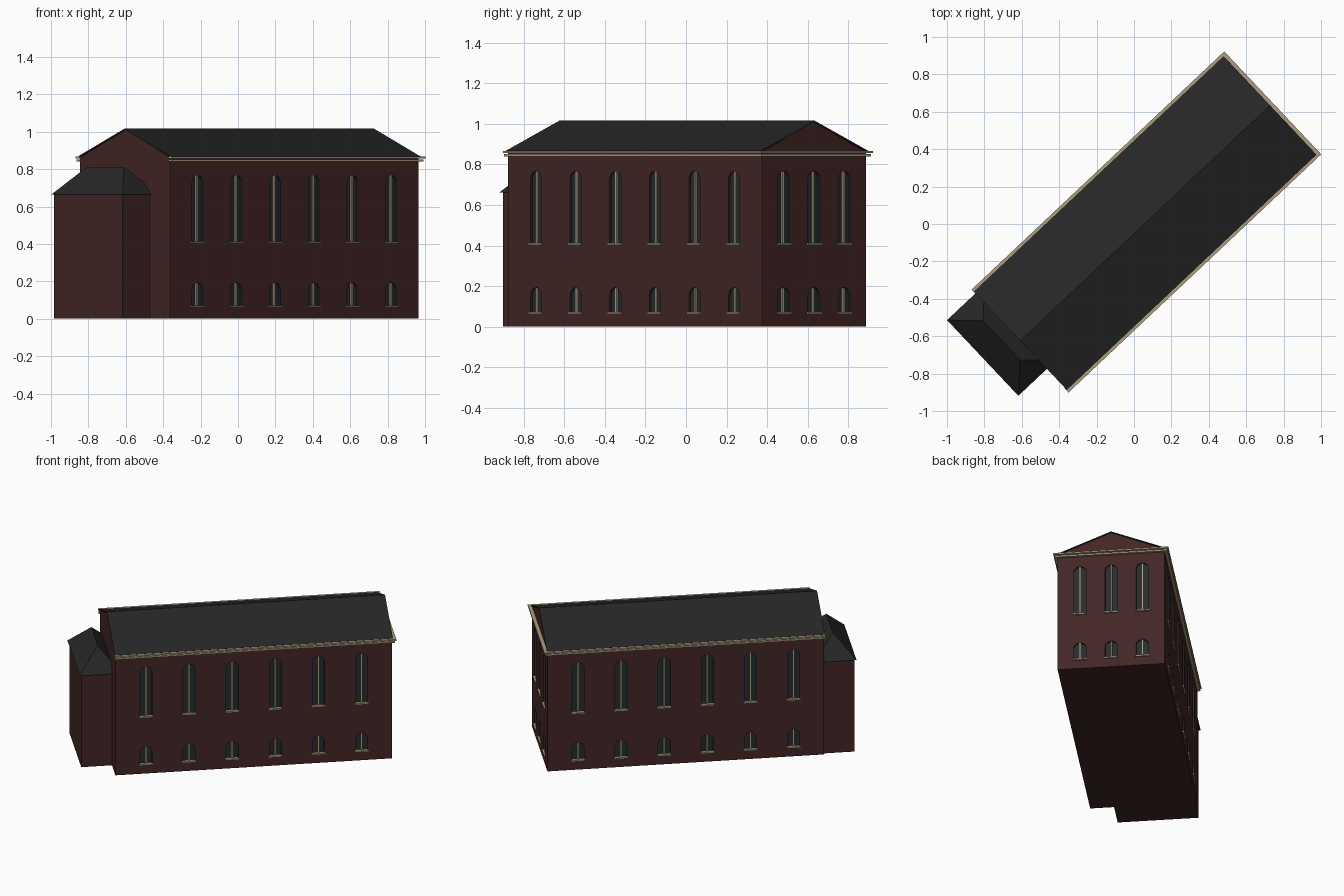
import bpy, bmesh, math
from mathutils import Matrix, Vector

old = bpy.data.objects.get("Cube")
if old:
    bpy.data.objects.remove(old, do_unlink=True)

HALF_L, HALF_W = 0.9125, 0.352
EAVE, RIDGE = 0.862, 1.014
PLACE = Matrix.Translation((0.06, 0.005, 0)) @ Matrix.Rotation(math.radians(43.3), 4, 'Z')


def material(name, rgb):
    m = bpy.data.materials.new(name)
    m.use_nodes = True
    m.diffuse_color = (*rgb, 1)
    m.node_tree.nodes["Principled BSDF"].inputs["Base Color"].default_value = (*rgb, 1)
    return m


BRICK = material("dark red brick", (0.056, 0.019, 0.019))
SLATE = material("dark slate", (0.020, 0.020, 0.020))
GLASS = material("dark glass", (0.020, 0.025, 0.025))
STONE = material("tan stone", (0.42, 0.34, 0.22))


def finish(name, bm, *mats, index=0):
    bmesh.ops.recalc_face_normals(bm, faces=bm.faces)
    for f in bm.faces:
        f.material_index = index
    mesh = bpy.data.meshes.new(name)
    bm.to_mesh(mesh)
    bm.free()
    for m in mats:
        mesh.materials.append(m)
    ob = bpy.data.objects.new(name, mesh)
    bpy.context.collection.objects.link(ob)
    ob.matrix_world = PLACE
    return ob


def box(bm, lo, hi, matrix=Matrix()):
    lo, hi = Vector(lo), Vector(hi)
    size = Matrix.Diagonal((*(hi - lo), 1))
    bmesh.ops.create_cube(bm, size=1, matrix=matrix @ Matrix.Translation((lo + hi) / 2) @ size)


def prism(bm, outline, start, end, matrix=Matrix()):
    """Extrude an outline given in x and z along y."""
    verts = [bm.verts.new(matrix @ Vector((x, start, z))) for x, z in outline]
    face = bm.faces.new(verts)
    new = bmesh.ops.extrude_face_region(bm, geom=[face])["geom"]
    shift = matrix.to_3x3() @ Vector((0, end - start, 0))
    bmesh.ops.translate(bm, vec=shift, verts=[g for g in new if isinstance(g, bmesh.types.BMVert)])


# Walls with gable ends
ACROSS = Matrix.Rotation(math.radians(90), 4, 'Z')
bm = bmesh.new()
prism(bm, [(-HALF_W, 0), (HALF_W, 0), (HALF_W, EAVE), (0, RIDGE - 0.006), (-HALF_W, EAVE)],
      -HALF_L, HALF_L, ACROSS)
walls = finish("main_walls", bm, BRICK, GLASS)

# Arched windows: recesses, centre bars and sills on three sides
cuts, bars, sills = bmesh.new(), bmesh.new(), bmesh.new()
RADIUS, DEPTH = 0.04, 0.012
long_row = [0.2845 * (i - 2.5) for i in range(6)]
end_row = [0.205 * (i - 1) for i in range(3)]
for angle, distance, row in ((0, HALF_W, long_row), (90, HALF_L, end_row), (180, HALF_W, long_row)):
    for x in row:
        spot = Matrix.Rotation(math.radians(angle), 4, 'Z') @ Matrix.Translation((x, -distance, 0))
        for bottom, top in ((0.07, 0.193), (0.412, 0.767)):
            arch = [(-RADIUS, bottom), (RADIUS, bottom)]
            for i in range(11):
                a = math.pi * i / 10
                arch.append((RADIUS * math.cos(a), top - RADIUS + RADIUS * math.sin(a)))
            prism(cuts, arch, -0.03, DEPTH, spot)
            box(bars, (-0.006, 0.002, bottom), (0.006, DEPTH + 0.002, top - 0.002), spot)
            box(sills, (-0.047, -0.01, bottom - 0.008), (0.047, DEPTH, bottom + 0.002), spot)
cutter = finish("window_cutter", cuts, BRICK, GLASS, index=1)
finish("window_bars", bars, STONE)
finish("window_sills", sills, STONE)

cutter.hide_render = True
mod = walls.modifiers.new("window recesses", 'BOOLEAN')
mod.operation, mod.solver, mod.object = 'DIFFERENCE', 'EXACT', cutter
bpy.context.view_layer.update()
carved = bpy.data.meshes.new_from_object(walls.evaluated_get(bpy.context.evaluated_depsgraph_get()))
walls.modifiers.clear()
walls.data = carved
bpy.data.objects.remove(cutter, do_unlink=True)

# Main roof
bm = bmesh.new()
w, t = 0.362, 0.006
prism(bm, [(-w, EAVE), (0, RIDGE - t), (w, EAVE), (w, EAVE + t), (0, RIDGE + 0.002), (-w, EAVE + t)],
      -0.917, 0.917, ACROSS)
finish("main_roof", bm, SLATE)

# Double cornice along both sides and one end
bm = bmesh.new()
for out, low, high in ((0.378, 0.857, 0.867), (0.371, 0.840, 0.851)):
    end = out + 0.559
    for side in (-1, 1):
        a, b = sorted((side * (HALF_W - 0.005), side * out))
        box(bm, (-0.92, a, low), (end, b, high))
    box(bm, (HALF_L - 0.005, -out, low), (end, out, high))
finish("cornice", bm, STONE)

# Annex walls
bm = bmesh.new()
box(bm, (-1.115, -0.195, 0), (-0.9, 0.337, 0.668))
finish("annex_walls", bm, BRICK)

# Annex hipped roof, running into the main wall
bm = bmesh.new()
outer, inner, mid, run = -1.127, -0.851, -0.989, 0.134
near, far, low, high = -0.207, 0.349, 0.663, 0.812
a, b, c, d = [bm.verts.new((x, y, low)) for x, y in
              ((outer, near), (inner, near), (inner, far), (outer, far))]
p, q = bm.verts.new((mid, near + run, high)), bm.verts.new((mid, far - run, high))
for face in ((a, b, c, d), (a, b, p), (b, c, q, p), (c, d, q), (d, a, p, q)):
    bm.faces.new(face)
finish("annex_roof", bm, SLATE)
